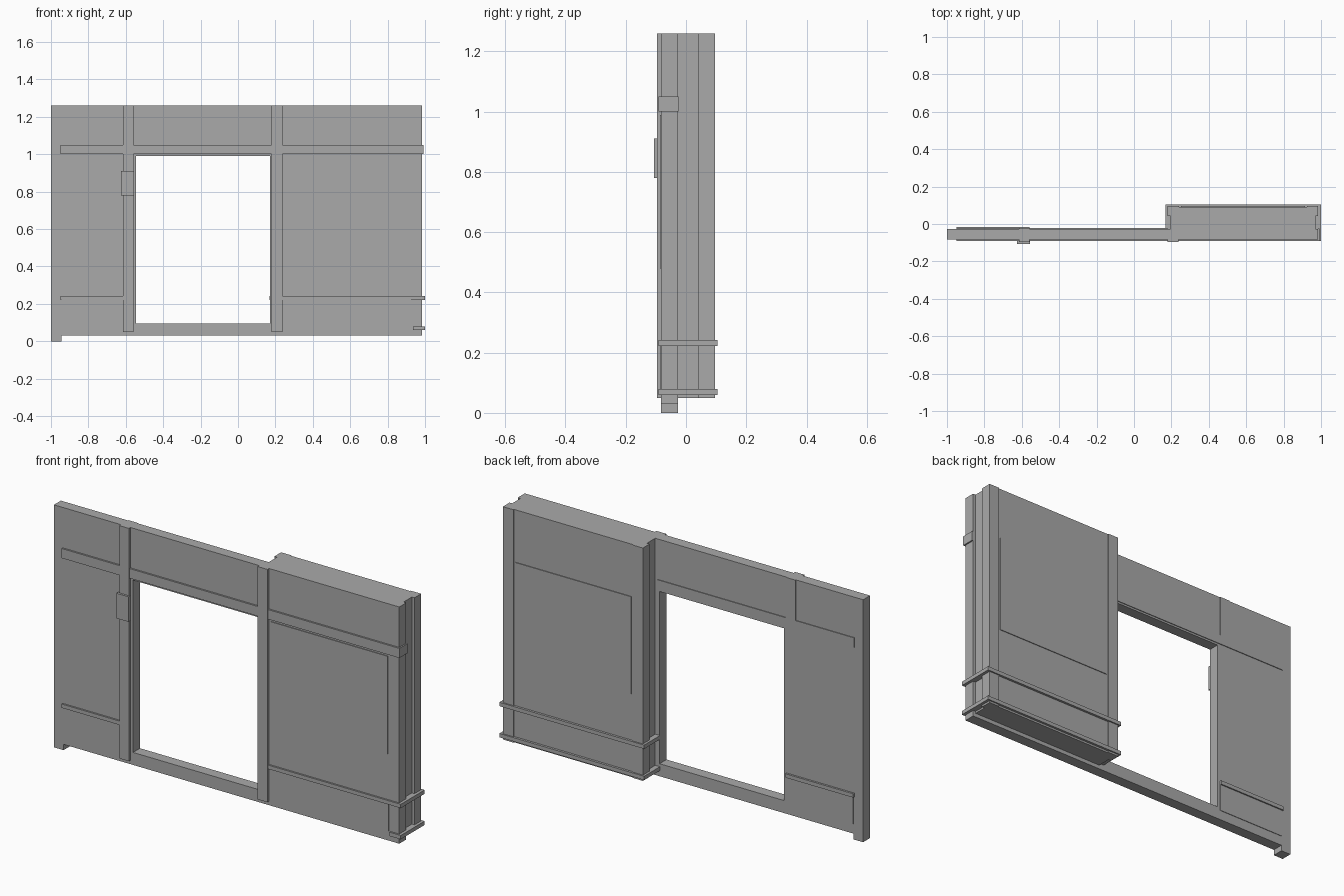
import bpy
import bmesh

cube = bpy.data.objects.get("Cube")
if cube:
    bpy.data.objects.remove(cube, do_unlink=True)

grey = bpy.data.materials.new("plain_grey")
grey.use_nodes = True
colour = (0.4, 0.4, 0.4, 1)
grey.diffuse_color = colour
grey.node_tree.nodes["Principled BSDF"].inputs["Base Color"].default_value = colour


def prism(name, outline, axis, low, high):
    """Extrude a flat outline along y or z."""
    bm = bmesh.new()
    place = (lambda a, b, c: (a, c, b)) if axis == "y" else (lambda a, b, c: (a, b, c))
    face = bm.faces.new([bm.verts.new(place(a, b, low)) for a, b in outline])
    grown = bmesh.ops.extrude_face_region(bm, geom=[face])["geom"]
    for v in grown:
        if isinstance(v, bmesh.types.BMVert):
            v.co = place(v.co.x, v.co.z if axis == "y" else v.co.y, high)
    bmesh.ops.recalc_face_normals(bm, faces=bm.faces)
    mesh = bpy.data.meshes.new(name)
    bm.to_mesh(mesh)
    bm.free()
    mesh.materials.append(grey)
    obj = bpy.data.objects.new(name, mesh)
    bpy.context.collection.objects.link(obj)
    return obj


def box(name, x, y, z):
    return prism(name, [(x[0], y[0]), (x[1], y[0]), (x[1], y[1]), (x[0], y[1])], "z", *z)


FRONT, BACK, TOP = -0.083, -0.026, 1.26
WALL = (FRONT, BACK)
LEFT_COL, RIGHT_COL = (-0.615, -0.56), (0.18, 0.237)
BAND, RAIL, SKIRT = (1.0, 1.05), (0.222, 0.242), (0.06, 0.08)

# Wall around the doorway
box("outer_wall", (-1, -0.545), WALL, (0.03, TOP))
box("door_header", (-0.545, 0.17), WALL, (0.99, TOP))
box("door_sill", (-0.545, 0.17), WALL, (0.03, 0.095))
box("inner_wall", (0.17, 0.985), WALL, (0.03, TOP))
box("wall_foot", (-1, -0.945), WALL, (0, 0.03))

# Deep pocket behind the inner wall, with a groove in each end
pocket = [(0.18, BACK), (0.195, BACK), (0.195, 0.042), (0.18, 0.042),
          (0.18, 0.097), (0.24, 0.097), (0.24, 0.092), (0.925, 0.092),
          (0.925, 0.097), (0.985, 0.097), (0.985, 0.042), (0.97, 0.042),
          (0.97, BACK)]
prism("pocket_body", pocket, "z", 0.05, TOP)

# Columns and control box beside the doorway
for name, span in (("latch_column", LEFT_COL), ("pocket_column", RIGHT_COL)):
    box(name, span, (-0.096, FRONT), (0.05, TOP))
box("latch_column_back", LEFT_COL, (BACK, -0.022), (1.05, TOP))
box("control_box", (-0.625, -0.555), (-0.107, -0.09), (0.78, 0.91))

# Upper band, wrapping the pocket end
box("upper_band", (-0.95, 0.992), (-0.092, FRONT), BAND)
box("upper_band_end", (0.985, 0.992), (FRONT, -0.025), BAND)
box("upper_band_back", (-0.95, 0.18), (BACK, -0.022), BAND)

# Lower rails on the wall faces
box("outer_rail_front", (-0.95, LEFT_COL[0]), (-0.092, FRONT), RAIL)
box("outer_rail_back", (-0.95, LEFT_COL[1]), (BACK, -0.016), RAIL)
box("inner_rail_front", (RIGHT_COL[1], 1), (-0.092, FRONT), RAIL)
box("skirt_rail_front", (0.935, 1), (-0.092, FRONT), SKIRT)

# Rails wrapping the back and ends of the pocket
for name, z in (("rail", RAIL), ("skirt", SKIRT)):
    box("pocket_" + name + "_back", (0.168, 1), (0.09, 0.104), z)
    box("pocket_" + name + "_right_end", (0.965, 1), (FRONT, 0.09), z)
    box("pocket_" + name + "_left_end", (0.168, 0.2), (BACK, 0.09), z)

# Thin raised panels
PANEL = (0.48, 0.988)
box("inner_panel_front", (0.245, 0.92), (-0.087, FRONT), PANEL)
box("inner_panel_back", (0.25, 0.915), (0.092, 0.096), PANEL)
for name, x in (("outer", (-0.945, LEFT_COL[0])), ("inner", (RIGHT_COL[1], 0.925))):
    box(name + "_skirting_front", x, (-0.086, FRONT), (0.08, RAIL[0]))
box("outer_skirting_back", (-0.945, LEFT_COL[1]), (BACK, -0.023), (0.08, RAIL[0]))
